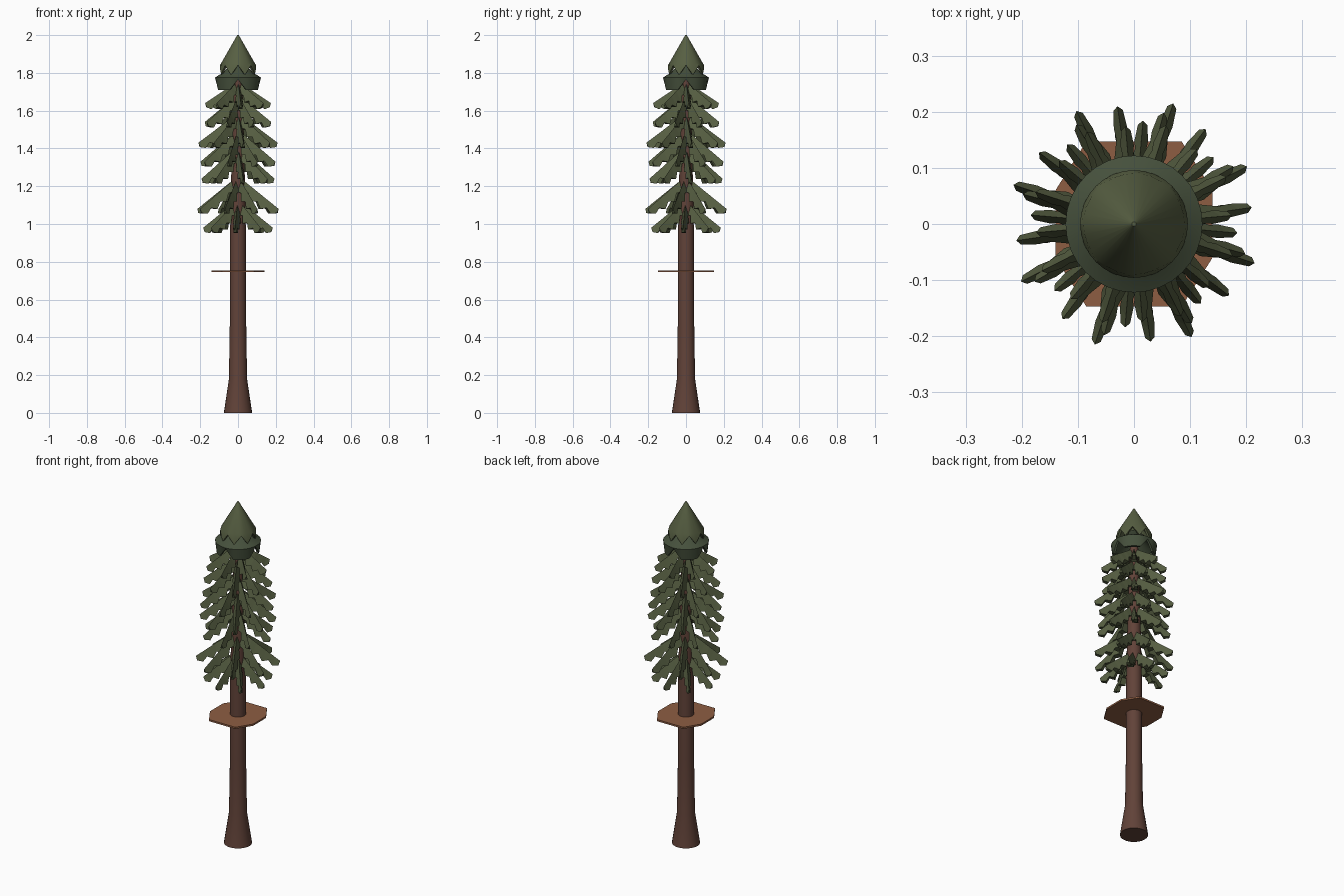
import bpy, bmesh
from math import sin, cos, pi, radians

if "Cube" in bpy.data.objects:
    bpy.data.objects.remove(bpy.data.objects["Cube"])


def material(name, rgb):
    m = bpy.data.materials.new(name)
    m.diffuse_color = (*rgb, 1)
    m.use_nodes = True
    m.node_tree.nodes["Principled BSDF"].inputs["Base Color"].default_value = m.diffuse_color
    return m


BARK = material("bark", (0.12, 0.055, 0.04))
WOOD = material("fungus_brown", (0.27, 0.11, 0.055))
LEAF = material("needles", (0.095, 0.115, 0.055))
DARK = material("dark_needles", (0.06, 0.08, 0.045))


def make(name, bm, mat, smooth=None):
    bmesh.ops.recalc_face_normals(bm, faces=bm.faces)
    me = bpy.data.meshes.new(name)
    bm.to_mesh(me)
    bm.free()
    me.materials.append(mat)
    ob = bpy.data.objects.new(name, me)
    bpy.context.collection.objects.link(ob)
    if smooth:
        bpy.ops.object.select_all(action='DESELECT')
        ob.select_set(True)
        bpy.context.view_layer.objects.active = ob
        bpy.ops.object.shade_smooth_by_angle(angle=radians(smooth))
    return ob


def loft(bm, rings, cap=True):
    """Skin a list of closed point rings."""
    vs = [[bm.verts.new(p) for p in r] for r in rings]
    n = len(vs[0])
    for a, b in zip(vs, vs[1:]):
        for i in range(n):
            j = (i + 1) % n
            bm.faces.new((a[i], a[j], b[j], b[i]))
    if cap:
        bm.faces.new(vs[0][::-1])
        bm.faces.new(vs[-1])


def ring(r, z, n, lift=lambda a: 0):
    return [(r * cos(2 * pi * i / n), r * sin(2 * pi * i / n),
             z + lift(2 * pi * i / n)) for i in range(n)]


# Trunk: flared foot, long taper
bm = bmesh.new()
loft(bm, [ring(r, z, 24) for r, z in
          [(.075, 0), (.048, .18), (.043, .5), (.042, .95), (.033, 1.4), (.02, 1.85)]])
make("trunk", bm, BARK, 30)

# Thin octagonal shelf around the trunk
bm = bmesh.new()
plan = [(.14, .06), (.085, .147), (-.085, .147), (-.14, .06),
        (-.14, -.06), (-.085, -.147), (.085, -.147), (.14, -.06)]
loft(bm, [[(x, y, z) for x, y in plan] for z in (.745, .755)])
make("trunk_shelf", bm, WOOD)


# Drooping branch: ridge on top, two serrated flaps below
def branch(bm, ang, reach, z_tip, drop):
    c, s = cos(ang), sin(ang)
    rings = []
    n = 9
    for i in range(n):
        t = i / (n - 1)
        r = .025 + (reach - .025) * t
        z = z_tip + drop * (1 - t)
        big = i % 2
        w = (.010 + .008 * sin(pi * min(1, t * 1.1 + .1))) * (1.2 if big else .85)
        d = (.028 + .02 * sin(pi * t)) * (1.25 if big else .8)
        low = r - .35 * d                      # flaps hang back toward the trunk
        sec = [(r, 0, z), (low, w, z - d), (low, -w, z - d)]
        rings.append([(x * c - y * s, x * s + y * c, h) for x, y, h in sec])
    loft(bm, rings)


# Tiers: tip height, reach, drop, angular offset
tiers = [(.98, .185, .13, 40), (1.08, .226, .155, 27), (1.24, .195, .15, 8),
         (1.33, .205, .15, 30), (1.43, .212, .14, 8),
         (1.54, .185, .125, 27), (1.64, .175, .10, 5)]
for k, (z, reach, drop, off) in enumerate(tiers):
    bm = bmesh.new()
    for i in range(8):
        branch(bm, radians(off + 45 * i), reach, z, drop)
    make(f"branch_tier_{k + 1}", bm, LEAF)


# Crown: pointed cone with a toothed rim over a wider notched skirt
def teeth(a):
    return .05 * abs(((a * 8 / (2 * pi)) % 1) * 2 - 1)


def notches(a):
    d = abs((a + pi / 4) % (pi / 2) - pi / 4)
    return .055 * max(0, 1 - d / radians(22.5))


def crown(name, mat, n, rows, lift):
    """rows: (radius, height); only the last outer rim is toothed."""
    bm = bmesh.new()
    outer = [ring(r, z, n) for r, z in rows[:-1]]
    r, z = rows[-1]
    rim = [ring(r, z, n, lift), ring(r - .012, z, n, lift)]
    inner = [ring(max(r - .012, .003), z - .012, n) for r, z in rows[-2::-1]]
    loft(bm, outer + rim + inner)
    return make(name, bm, mat, 25)


crown("crown_tip", LEAF, 32, [(.004, 2.0), (.09, 1.85), (.096, 1.79)], teeth)
crown("crown_skirt", DARK, 32, [(.02, 1.86), (.09, 1.795), (.122, 1.775), (.114, 1.71)], notches)
